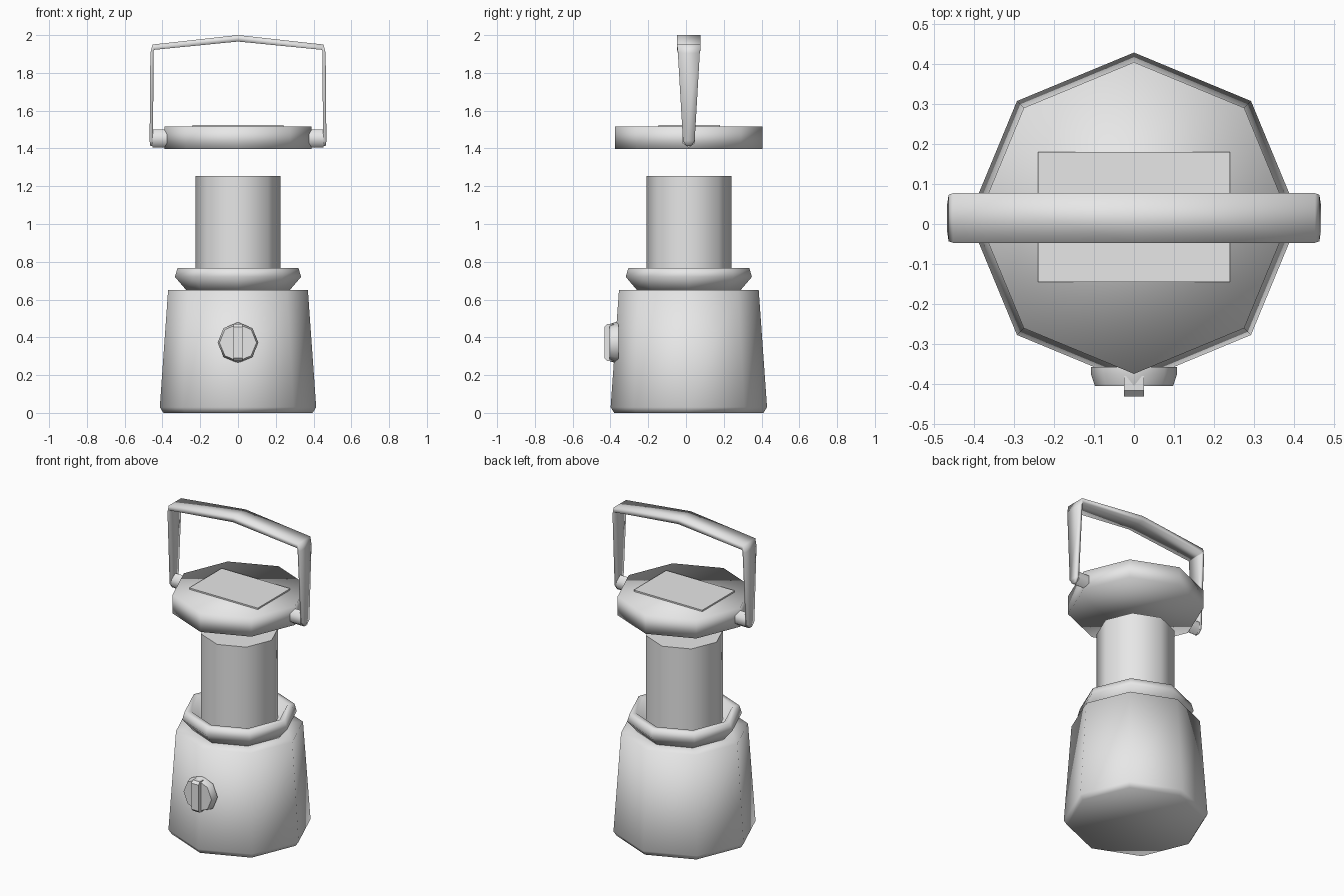
import bpy, bmesh
from math import sin, cos, tau, radians
from mathutils import Matrix, Vector

if "Cube" in bpy.data.objects:
    bpy.data.objects.remove(bpy.data.objects["Cube"])

grey = bpy.data.materials.new("light grey")
grey.use_nodes = True
grey.diffuse_color = (0.8, 0.8, 0.8, 1)
grey.node_tree.nodes["Principled BSDF"].inputs["Base Color"].default_value = (0.8, 0.8, 0.8, 1)

SIDES = 8
CY = 0.015  # depth of the lantern axis


def finish(name, bm, smooth_angle=180):
    """Turn a bmesh into a shaded, coloured object."""
    bmesh.ops.recalc_face_normals(bm, faces=bm.faces)
    for f in bm.faces:
        f.smooth = smooth_angle > 0
    for e in bm.edges:
        if len(e.link_faces) == 2 and e.calc_face_angle() > radians(smooth_angle):
            e.smooth = False
    mesh = bpy.data.meshes.new(name)
    bm.to_mesh(mesh)
    bm.free()
    mesh.materials.append(grey)
    obj = bpy.data.objects.new(name, mesh)
    bpy.context.collection.objects.link(obj)
    return obj


def loft(bm, rings):
    """Join closed loops of points and cap both ends."""
    loops = [[bm.verts.new(p) for p in ring] for ring in rings]
    for a, b in zip(loops, loops[1:]):
        for i in range(len(a)):
            j = (i + 1) % len(a)
            bm.faces.new((a[i], a[j], b[j], b[i]))
    bm.faces.new(loops[0][::-1])
    bm.faces.new(loops[-1])


def turned(name, profile, smooth_angle=180, sides=SIDES, matrix=None):
    """Polygonal turning of (radius, height) pairs about the z axis."""
    bm = bmesh.new()
    loft(bm, [[(r * cos(tau * i / sides), r * sin(tau * i / sides), z)
               for i in range(sides)] for r, z in profile])
    bm.transform(matrix or Matrix.Translation((0, CY, 0)))
    return finish(name, bm, smooth_angle)


def box(name, low, high, bevel=0):
    bm = bmesh.new()
    bmesh.ops.create_cube(bm, size=1)
    low, high = Vector(low), Vector(high)
    bmesh.ops.scale(bm, vec=high - low, verts=bm.verts)
    bmesh.ops.translate(bm, vec=(low + high) / 2, verts=bm.verts)
    if bevel:
        front = [e for e in bm.edges if all(v.co.y < low.y + 0.001 for v in e.verts)
                 and abs(e.verts[0].co.z - e.verts[1].co.z) < 0.001]
        bmesh.ops.bevel(bm, geom=front, offset=bevel, segments=1, affect="EDGES")
    return finish(name, bm, 30)


# Base, collar, lamp tube and lid
turned("base_body", [(0.395, 0), (0.414, 0.03), (0.37, 0.65), (0.26, 0.652)])
turned("collar", [(0.27, 0.645), (0.334, 0.72), (0.32, 0.768), (0.28, 0.766), (0.24, 0.69)])
turned("lamp_tube", [(0.225, 0.66), (0.225, 1.255)], 60)
turned("lid", [(0.39, 1.397), (0.39, 1.515)])
box("lid_plate", (-0.24, -0.145, 1.512), (0.24, 0.18, 1.524))

# Dial on the front with its grip
to_front = Matrix.Translation((0, 0, 0.372)) @ Matrix.Rotation(radians(90), 4, "X")
turned("dial", [(0.108, 0.358), (0.108, 0.375), (0.098, 0.405)], 60, matrix=to_front)
box("dial_grip", (-0.025, -0.432, 0.275), (0.025, -0.38, 0.47), 0.015)

# Handle: outer x, outer z, inner x, inner z, half width
half = [(0.464, 1.412, 0.452, 1.412, 0.013),
        (0.468, 1.44, 0.450, 1.44, 0.031),
        (0.464, 1.905, 0.447, 1.915, 0.058),
        (0.453, 1.95, 0.445, 1.922, 0.062),
        (0, 2.0, 0, 1.966, 0.062)]
path = half + [(-a, b, -c, d, w) for a, b, c, d, w in half[-2::-1]]
bm = bmesh.new()
loft(bm, [[(a, CY - w, b), (a, CY + w, b), (c, CY + w, d), (c, CY - w, d)]
          for a, b, c, d, w in path])
finish("handle", bm)

# Hinge pins joining the handle to the lid
for side, label in ((1, "left"), (-1, "right")):
    place = (Matrix.Translation((0, CY, 1.452)) @ Matrix.Rotation(side * radians(90), 4, "Y")
             @ Matrix.Diagonal((1, 0.8, 1, 1)))
    turned(label + "_hinge_pin", [(0.048, 0.34), (0.048, 0.452)], 70, 6, place)
